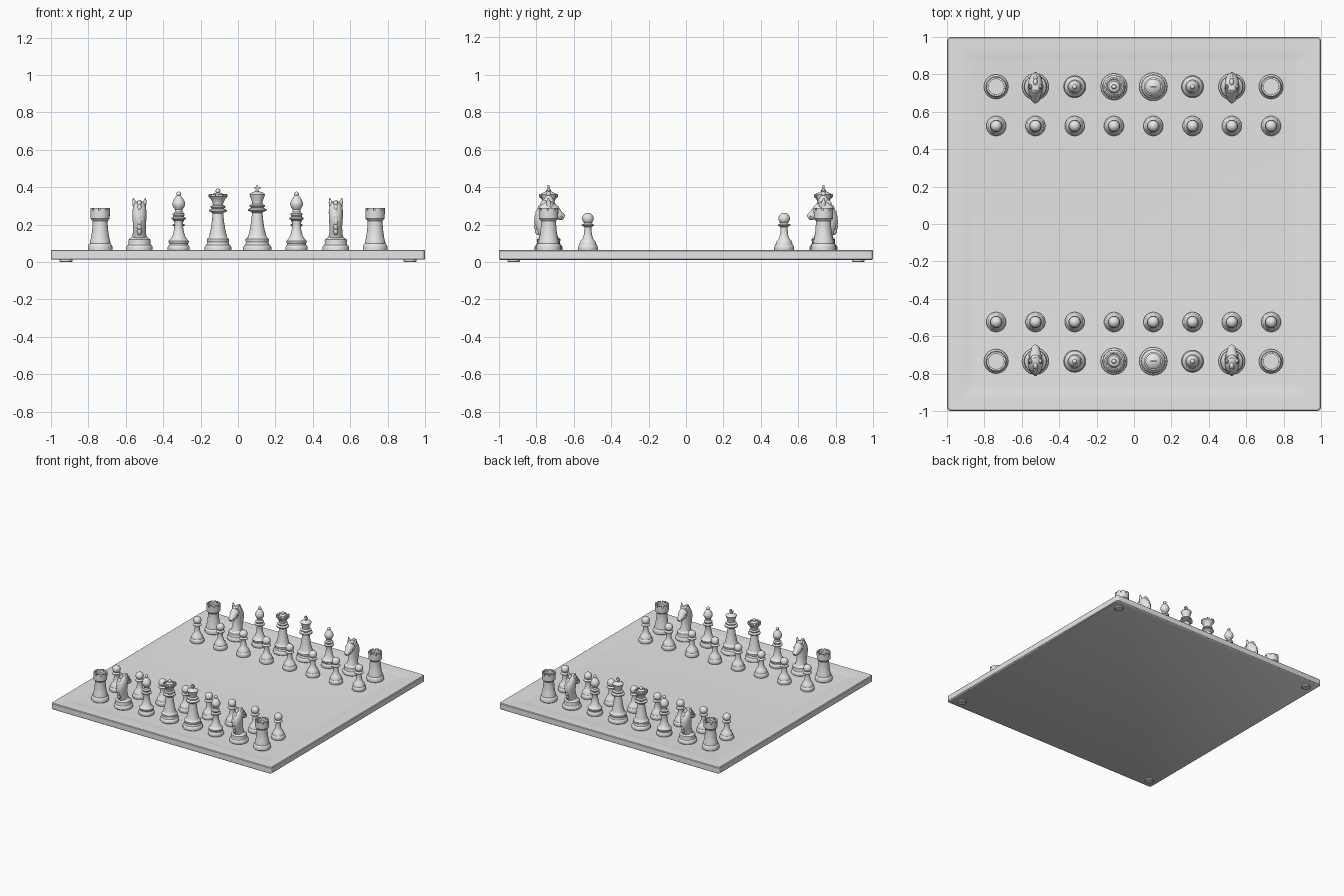
import bpy, bmesh
from math import sin, cos, pi, radians
from mathutils import Vector, Matrix

if "Cube" in bpy.data.objects:
    bpy.data.objects.remove(bpy.data.objects["Cube"])

SEGMENTS = 40
MM = 0.001          # shapes below are given in thousandths
FLOOR = 59          # height of the sunken playing field

grey = bpy.data.materials.new("plain grey")
grey.use_nodes = True
colour = (0.8, 0.8, 0.8, 1)
grey.diffuse_color = colour
grey.node_tree.nodes["Principled BSDF"].inputs["Base Color"].default_value = colour


def ring(rx, ry, z, y=0, x=0, tilt=0, count=SEGMENTS):
    """Ellipse of points, optionally tipped about the x axis."""
    turn = Matrix.Rotation(radians(tilt), 3, 'X')
    points = []
    for j in range(count):
        t = 2 * pi * j / count
        offset = turn @ Vector((rx * cos(t), ry * sin(t), 0))
        points.append((Vector((x, y, z)) + offset) * MM)
    return points


def rounded_square(half, z, corner=20, steps=6):
    points = []
    for quarter in range(4):
        middle = pi / 4 + quarter * pi / 2
        cx = (half - corner) * (1 if cos(middle) > 0 else -1)
        cy = (half - corner) * (1 if sin(middle) > 0 else -1)
        for s in range(steps):
            t = quarter * pi / 2 + s / (steps - 1) * pi / 2
            points.append(Vector((cx + corner * cos(t), cy + corner * sin(t), z)) * MM)
    return points


def loft(bm, rings):
    """Skin a stack of rings, cap both ends, return the rows of side faces."""
    loops = [[bm.verts.new(p) for p in r] for r in rings]
    rows = []
    for a, b in zip(loops, loops[1:]):
        n = len(a)
        rows.append([bm.faces.new((a[j], a[(j + 1) % n], b[(j + 1) % n], b[j])) for j in range(n)])
    bm.faces.new(loops[0][::-1])
    bm.faces.new(loops[-1])
    return rows


def lathe(bm, profile):
    return loft(bm, [ring(r, r, z) for r, z in profile])


def ball(bm, centre, size):
    place = Matrix.Translation(Vector(centre) * MM) @ Matrix.Diagonal((*(Vector(size) * MM), 1))
    bmesh.ops.create_uvsphere(bm, u_segments=20, v_segments=12, radius=1, matrix=place)


def box(bm, centre, size):
    place = Matrix.Translation(Vector(centre) * MM) @ Matrix.Diagonal((*(Vector(size) * MM), 1))
    bmesh.ops.create_cube(bm, size=1, matrix=place)


def extrude(bm, faces):
    out = bmesh.ops.extrude_face_region(bm, geom=faces)["geom"]
    return [v for v in out if isinstance(v, bmesh.types.BMVert)]


def battlements(bm, row, height, filled=4, period=5):
    """Raise teeth from a flat rim."""
    for v in extrude(bm, [f for j, f in enumerate(row) if j % period < filled]):
        v.co.z += height * MM


def foot(r):
    """Moulded base shared by most pieces."""
    return [(r * .96, FLOOR), (r, FLOOR + 4), (r, 80), (r * .95, 87), (r * .86, 91), (r * .84, 98)]


def finish(bm, name):
    bmesh.ops.recalc_face_normals(bm, faces=bm.faces)
    mesh = bpy.data.meshes.new(name)
    bm.to_mesh(mesh)
    bm.free()
    mesh.materials.append(grey)
    mesh.shade_smooth()
    mesh.set_sharp_from_angle(angle=radians(35))
    return mesh


def place(mesh, name, x=0, y=0, turn=0):
    obj = bpy.data.objects.new(name, mesh)
    obj.location = (x, y, 0)
    obj.rotation_euler.z = turn
    bpy.context.collection.objects.link(obj)


def make_pawn():
    bm = bmesh.new()
    lathe(bm, foot(53) + [(42, 104), (40, 112), (30, 122), (22, 145), (18, 180), (20, 188),
                          (33, 194), (33, 199), (19, 207), (15, 215)])
    ball(bm, (0, 0, 232), (31, 31, 31))
    return finish(bm, "pawn")


def make_rook():
    bm = bmesh.new()
    rows = lathe(bm, [(62, FLOOR), (65, FLOOR + 4), (65, 84), (62, 92), (55, 98), (54, 110), (49, 128),
                      (44, 160), (40, 205), (41, 220), (51, 232), (52, 274), (41, 274), (41, 258)])
    battlements(bm, rows[-2], 14)
    return finish(bm, "rook")


def make_bishop():
    bm = bmesh.new()
    rows = lathe(bm, foot(59) + [(54, 104), (55, 112), (45, 122), (33, 140), (25, 175), (21, 215),
                                 (24, 222), (38, 229), (38, 236), (25, 243), (32, 252), (32, 258),
                                 (21, 266), (20, 280), (28, 291), (34, 305), (34, 315), (30, 327),
                                 (24, 338), (15, 350), (8, 356)])
    # slanting slot in the mitre
    slot = [rows[-6 + k][2 * k + s] for k in range(4) for s in range(3)]
    for v in extrude(bm, slot):
        v.co.x *= 0.6
        v.co.y *= 0.6
    ball(bm, (0, 0, 363), (13, 13, 13))
    return finish(bm, "bishop")


def make_queen():
    bm = bmesh.new()
    rows = lathe(bm, foot(71) + [(57, 106), (60, 114), (60, 122), (49, 132), (46, 145), (38, 180),
                                 (31, 225), (28, 258), (32, 264), (47, 270), (47, 278), (31, 285),
                                 (39, 292), (39, 298), (27, 304), (29, 318), (38, 336), (51, 350),
                                 (42, 353), (36, 350), (28, 364), (10, 372)])
    battlements(bm, rows[-4], 11, filled=3)
    ball(bm, (0, 0, 380), (13, 13, 13))
    return finish(bm, "queen")


def make_king():
    bm = bmesh.new()
    lathe(bm, foot(75) + [(60, 106), (63, 114), (63, 122), (51, 132), (47, 145), (38, 180),
                          (31, 230), (28, 262), (32, 268), (49, 274), (49, 283), (32, 290),
                          (41, 297), (41, 303), (27, 310), (29, 325), (39, 352), (42, 361),
                          (38, 366), (22, 374), (9, 378), (9, 384)])
    box(bm, (0, 0, 394), (10, 9, 34))
    box(bm, (0, 0, 396), (32, 9, 11))
    return finish(bm, "king")


def make_knight():
    bm = bmesh.new()
    lathe(bm, foot(71) + [(58, 104), (60, 112), (58, 120), (46, 128), (40, 136)])
    # arched neck: half width, half depth, height, y
    neck = [(40, 46, 128, 0), (35, 46, 155, -10), (34, 49, 190, -20), (37, 52, 230, -23),
            (38, 50, 265, -17), (34, 43, 295, -7), (26, 30, 316, 2), (12, 12, 325, 8)]
    loft(bm, [ring(*n) for n in neck])
    # head sloping down to the muzzle
    head = [(20, 26, 298, -10), (35, 40, 282, 10), (32, 34, 266, 34), (24, 24, 250, 56),
            (21, 20, 240, 72), (12, 12, 235, 82)]
    loft(bm, [ring(*n, tilt=-125) for n in head])
    # ears, eyes and nostrils
    for side in (-1, 1):
        loft(bm, [ring(13, 14, 295, 2, side * 22), ring(11, 12, 318, 0, side * 27),
                  ring(2, 3, 342, -2, side * 33)])
        ball(bm, (side * 32, 32, 274), (6, 8, 6))
        ball(bm, (side * 18, 70, 242), (6, 5, 5))
    # mane of overlapping tufts
    for k in range(7):
        t = k / 6
        ball(bm, (0, -48 - 18 * sin(pi * (t + .1) / 1.4) + 36 * t * t, 165 + 145 * t), (13, 20, 22))
    return finish(bm, "knight")


# board: chamfered slab with a raised border sloping to the field
bm = bmesh.new()
loft(bm, [rounded_square(h, z) for h, z in [(994, 12), (1000, 17), (1000, 60), (995, 65), (925, 65),
                                             (900, 63), (870, FLOOR)]])
place(finish(bm, "board"), "board")

# four low feet under the corners
bm = bmesh.new()
lathe(bm, [(30, 0), (34, 3), (34, 14)])
board_foot = finish(bm, "board_foot")
for x in (-0.92, 0.92):
    for y in (-0.92, 0.92):
        place(board_foot, "board_foot", x, y)

# both armies, facing each other
pawn, rook, knight = make_pawn(), make_rook(), make_knight()
bishop, queen, king = make_bishop(), make_queen(), make_king()
for side, turn in ((-1, 0), (1, pi)):
    for i, piece in enumerate([rook, knight, bishop, queen, king, bishop, knight, rook]):
        x = (i - 3.5) * 0.21 - 0.002
        place(piece, piece.name, x, side * 0.734, turn)
        place(pawn, "pawn", x, side * 0.524, turn)
